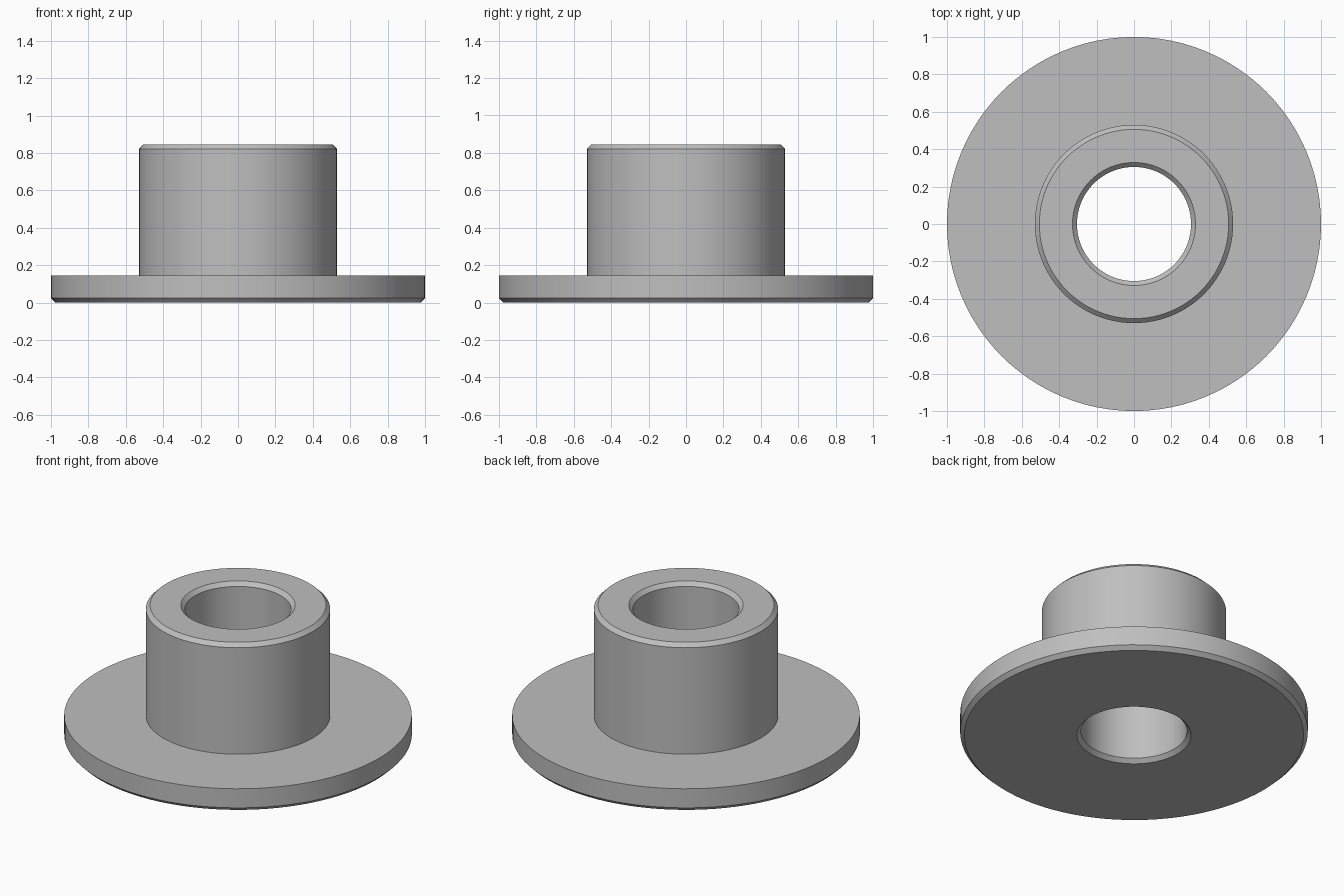
import bpy
import bmesh
import math

if "Cube" in bpy.data.objects:
    bpy.data.objects.remove(bpy.data.objects["Cube"], do_unlink=True)

SEGMENTS = 96
CHAMFER = 0.024
BORE, BARREL, FLANGE = 0.305, 0.53, 1.0
FLANGE_TOP, TOP = 0.145, 0.845

# Plain grey finish
grey = bpy.data.materials.new("plain_grey")
grey.use_nodes = True
colour = (0.52, 0.52, 0.52, 1)
grey.diffuse_color = colour
grey.node_tree.nodes["Principled BSDF"].inputs["Base Color"].default_value = colour

# Closed radius/height section: flange, barrel and chamfered bore
profile = [
    (BORE + CHAMFER, 0),
    (FLANGE - CHAMFER, 0),
    (FLANGE, CHAMFER),
    (FLANGE, FLANGE_TOP),
    (BARREL, FLANGE_TOP),
    (BARREL, TOP - CHAMFER),
    (BARREL - CHAMFER, TOP),
    (BORE + CHAMFER, TOP),
    (BORE, TOP - CHAMFER),
    (BORE, CHAMFER),
]

# Revolve the section around the vertical axis
bm = bmesh.new()
rings = []
for i in range(SEGMENTS):
    a = math.tau * i / SEGMENTS
    rings.append([bm.verts.new((r * math.cos(a), r * math.sin(a), z)) for r, z in profile])
for i, ring in enumerate(rings):
    following = rings[(i + 1) % SEGMENTS]
    for j in range(len(profile)):
        k = (j + 1) % len(profile)
        bm.faces.new((ring[j], following[j], following[k], ring[k]))
bmesh.ops.recalc_face_normals(bm, faces=bm.faces)

mesh = bpy.data.meshes.new("flanged_bushing")
bm.to_mesh(mesh)
bm.free()
mesh.materials.append(grey)
bushing = bpy.data.objects.new("flanged_bushing", mesh)
bpy.context.collection.objects.link(bushing)

# Smooth round walls with crisp rims
bpy.ops.object.select_all(action="DESELECT")
bushing.select_set(True)
bpy.context.view_layer.objects.active = bushing
bpy.ops.object.shade_smooth_by_angle(angle=math.radians(30))
